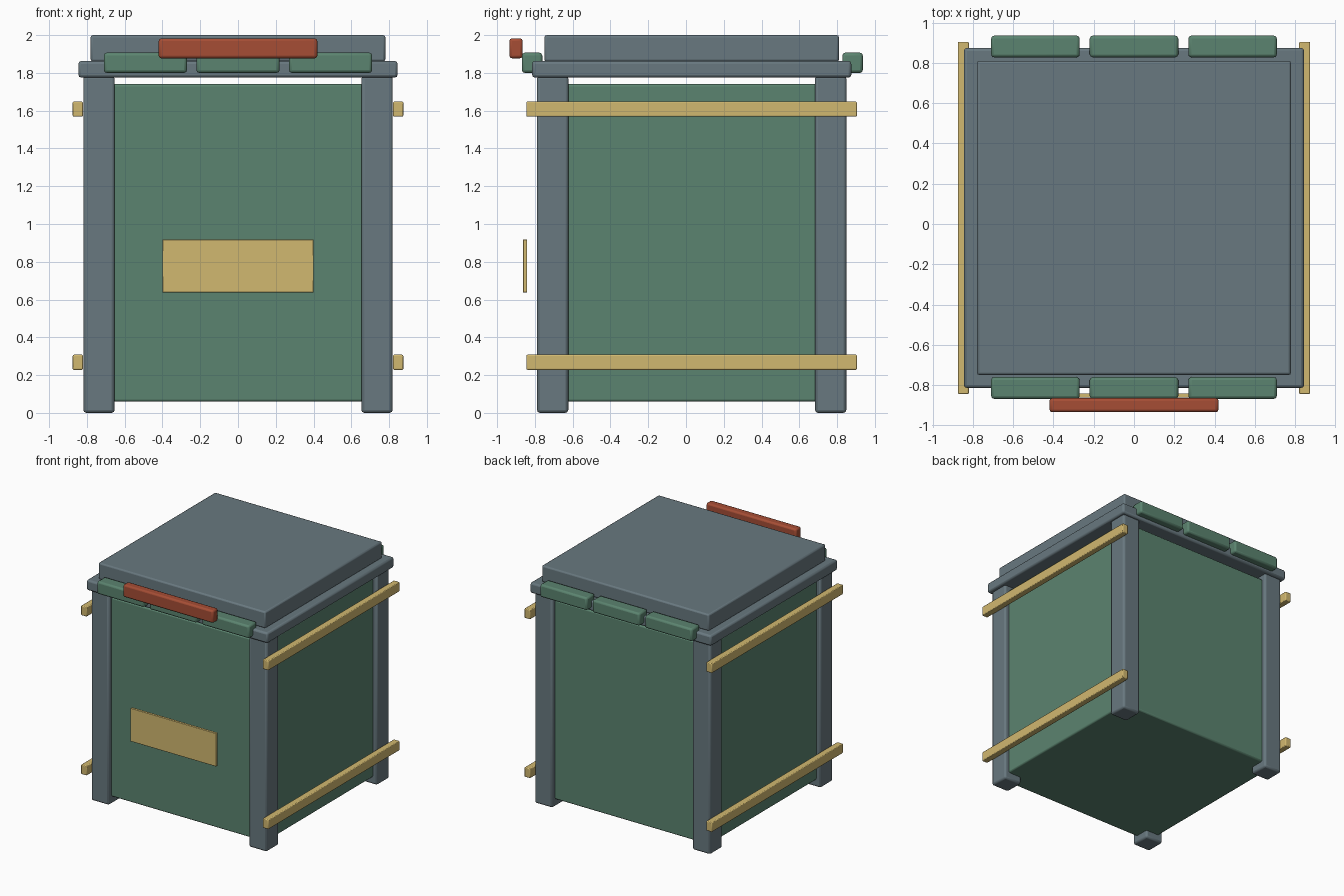
import bpy
from mathutils import Vector

if "Cube" in bpy.data.objects:
    bpy.data.objects.remove(bpy.data.objects["Cube"])


def material(name, color):
    m = bpy.data.materials.new(name)
    m.diffuse_color = (*color, 1)
    m.use_nodes = True
    m.node_tree.nodes["Principled BSDF"].inputs["Base Color"].default_value = m.diffuse_color
    return m


STEEL = material("slate_steel", (0.14, 0.19, 0.215))
GREEN = material("green_panel", (0.105, 0.23, 0.16))
BRASS = material("pale_brass", (0.64, 0.48, 0.16))
RED = material("red_paint", (0.38, 0.075, 0.035))


def box(name, lo, hi, mat, bevel=0.012):
    """Bevelled box spanning two opposite corners."""
    lo, hi = Vector(lo), Vector(hi)
    bpy.ops.mesh.primitive_cube_add(size=1, location=(lo + hi) / 2)
    ob = bpy.context.object
    ob.name = name
    ob.scale = hi - lo
    bpy.ops.object.transform_apply(location=False, rotation=False, scale=True)
    ob.data.materials.append(mat)
    if bevel:
        mod = ob.modifiers.new("Bevel", "BEVEL")
        mod.width = bevel
        mod.segments = 2
    bpy.ops.object.shade_smooth_by_angle()
    return ob


CY = 0.03  # the crate sits slightly behind centre

# Crate body
box("crate_body", (-0.78, CY - 0.78, 0.06), (0.78, CY + 0.78, 1.74), GREEN)

# Corner posts
for sx, side in ((-1, "left"), (1, "right")):
    for sy, end in ((-1, "front"), (1, "back")):
        x, y = sx * 0.736, CY + sy * 0.736
        box(f"{end}_{side}_post", (x - 0.083, y - 0.083, 0),
            (x + 0.083, y + 0.083, 1.785), STEEL, 0.016)

# Lid rim and raised lid
box("lid_rim", (-0.845, CY - 0.845, 1.775), (0.845, CY + 0.845, 1.863), STEEL, 0.015)
box("lid", (-0.78, CY - 0.78, 1.86), (0.78, CY + 0.78, 2.0), STEEL, 0.012)

# Side rails
for sx, side in ((-1, "left"), (1, "right")):
    for z, level in ((0.268, "lower"), (1.608, "upper")):
        box(f"{level}_{side}_rail", (sx * 0.848 - 0.027, CY - 0.875, z - 0.04),
            (sx * 0.848 + 0.027, CY + 0.875, z + 0.04), BRASS, 0.006)

# Front latches and rear hinge blocks
for i, x in enumerate((-0.49, 0, 0.49)):
    for y, part in ((-0.815, "latch"), (0.882, "hinge")):
        box(f"{part}_{i + 1}", (x - 0.22, y - 0.054, 1.80),
            (x + 0.22, y + 0.054, 1.907), GREEN, 0.015)

# Lid handle
box("lid_handle", (-0.42, -0.935, 1.877), (0.42, -0.865, 1.983), RED, 0.014)

# Blank label plate
box("label_plate", (-0.4, -0.863, 0.638), (0.4, -0.841, 0.918), BRASS, 0.003)
